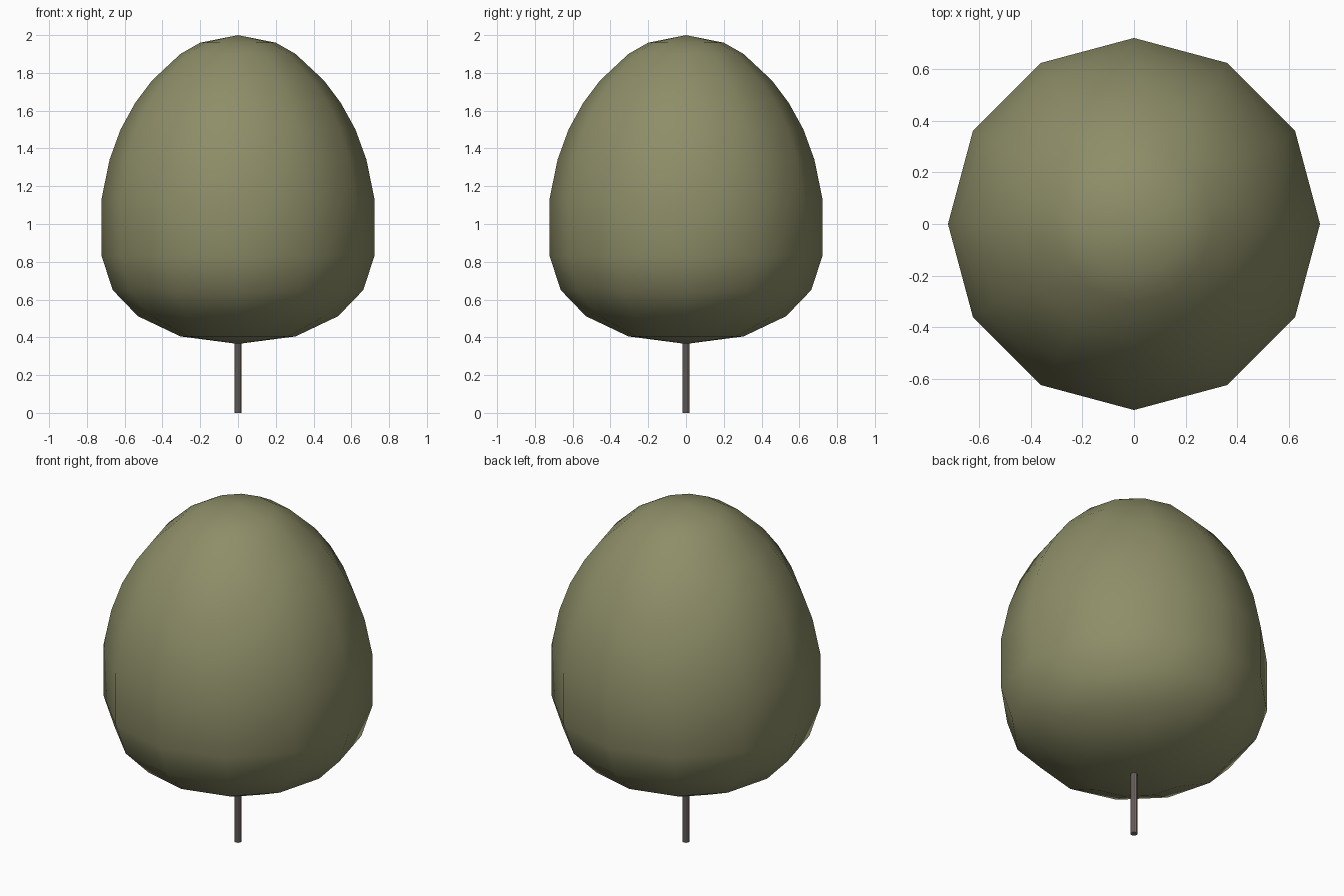
import bpy, bmesh
from math import cos, sin, tau

if "Cube" in bpy.data.objects:
    bpy.data.objects.remove(bpy.data.objects["Cube"])


def material(name, rgb):
    m = bpy.data.materials.new(name)
    m.diffuse_color = (*rgb, 1)
    m.use_nodes = True
    m.node_tree.nodes["Principled BSDF"].inputs["Base Color"].default_value = m.diffuse_color
    return m


def lathe(name, profile, sides, mat):
    """Revolve (radius, z) points about z; zero radius makes a pole."""
    bm = bmesh.new()
    rings = []
    for r, z in profile:
        if r == 0:
            rings.append([bm.verts.new((0, 0, z))] * sides)
        else:
            rings.append([bm.verts.new((r * cos(tau * i / sides), r * sin(tau * i / sides), z))
                          for i in range(sides)])
    for a, b in zip(rings, rings[1:]):
        for i in range(sides):
            j = (i + 1) % sides
            bm.faces.new(dict.fromkeys((a[i], a[j], b[j], b[i])))
    bmesh.ops.recalc_face_normals(bm, faces=bm.faces)
    mesh = bpy.data.meshes.new(name)
    bm.to_mesh(mesh)
    bm.free()
    obj = bpy.data.objects.new(name, mesh)
    bpy.context.collection.objects.link(obj)
    mesh.materials.append(mat)
    mesh.shade_smooth()
    return obj


# Egg-shaped leafy crown, twelve sides
crown_profile = [(0, 0.365), (0.305, 0.405), (0.53, 0.512), (0.663, 0.65),
                 (0.722, 0.83), (0.722, 1.135), (0.68, 1.34), (0.622, 1.5),
                 (0.545, 1.64), (0.455, 1.76), (0.305, 1.9), (0.2, 1.96), (0, 2.0)]
lathe("crown", crown_profile, 12, material("leaf_olive", (0.27, 0.27, 0.14)))

# Thin straight trunk
bpy.ops.mesh.primitive_cylinder_add(vertices=10, radius=0.019, depth=0.38, location=(0, 0, 0.19))
trunk = bpy.context.object
trunk.name = "trunk"
trunk.data.materials.append(material("bark", (0.2, 0.165, 0.15)))
bpy.ops.object.shade_smooth_by_angle()
